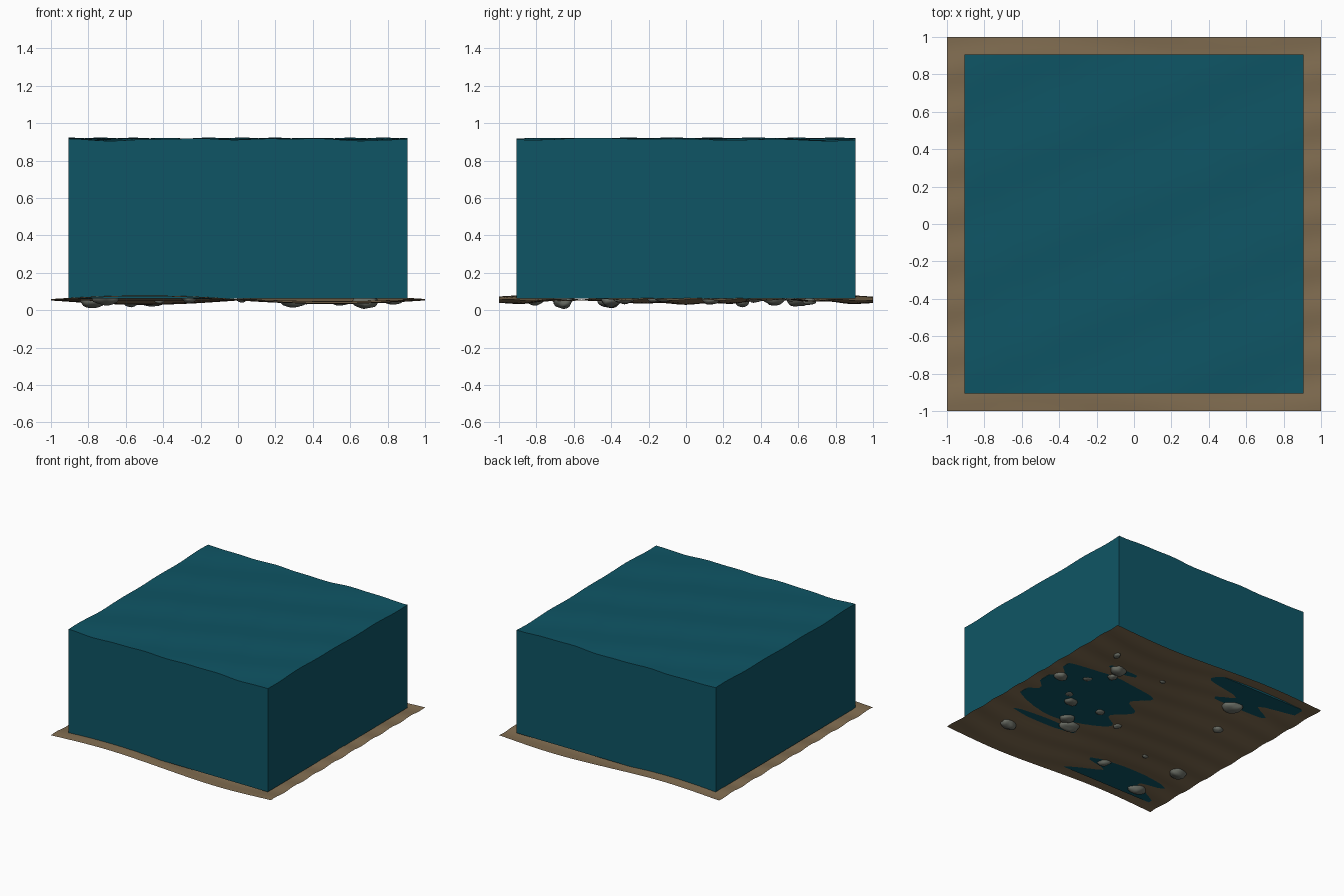
import bpy, bmesh, random
from math import sin, cos, pi, radians
from mathutils import Vector, noise

random.seed(4)
if "Cube" in bpy.data.objects:
    bpy.data.objects.remove(bpy.data.objects["Cube"], do_unlink=True)

WATER_HALF, WATER_BASE, WATER_TOP = 0.905, 0.063, 0.914


def material(name, rgb):
    m = bpy.data.materials.new(name)
    m.use_nodes = True
    m.diffuse_color = (*rgb, 1)
    bsdf = next(n for n in m.node_tree.nodes if n.type == "BSDF_PRINCIPLED")
    bsdf.inputs["Base Color"].default_value = (*rgb, 1)
    bsdf.inputs["Roughness"].default_value = 0.8
    return m


def finish(bm, name, mat):
    mesh = bpy.data.meshes.new(name)
    bm.to_mesh(mesh)
    bm.free()
    mesh.materials.append(mat)
    obj = bpy.data.objects.new(name, mesh)
    bpy.context.collection.objects.link(obj)
    bpy.ops.object.select_all(action="DESELECT")
    obj.select_set(True)
    bpy.context.view_layer.objects.active = obj
    bpy.ops.object.shade_smooth_by_angle(angle=radians(40))
    return obj


def sand_height(x, y):
    dunes = 0.023 * sin(pi * x) * cos(2.85 * y)
    ripples = 0.004 * sin(25 * y + 1.5 * sin(3 * x))
    return 0.056 + dunes + ripples


def wave_height(x, y):
    return (WATER_TOP + 0.004 * sin(9 * x + 3 * y + 1)
            + 0.003 * sin(12 * y - 5 * x) + 0.002 * sin(19 * x + 8 * y))


def height_grid(half, cells, height):
    bm = bmesh.new()
    bmesh.ops.create_grid(bm, x_segments=cells, y_segments=cells, size=half)
    for v in bm.verts:
        v.co.z = height(v.co.x, v.co.y)
    return bm


water_mat = material("deep teal water", (0.0045, 0.091, 0.130))
sand_mat = material("brown sand", (0.220, 0.153, 0.082))
rock_mat = material("grey stone", (0.15, 0.16, 0.135))

# Rippled sand sheet
finish(height_grid(1.0, 72, sand_height), "sand_bed", sand_mat)

# Water block: wavy top, straight walls, flat bottom
bm = height_grid(WATER_HALF, 56, wave_height)
rim = [e for e in bm.edges if e.is_boundary]
walls = bmesh.ops.extrude_edge_only(bm, edges=rim)["geom"]
for v in (g for g in walls if isinstance(g, bmesh.types.BMVert)):
    v.co.z = WATER_BASE
bmesh.ops.contextual_create(bm, geom=[g for g in walls
                                      if isinstance(g, bmesh.types.BMEdge) and g.is_boundary])
bmesh.ops.recalc_face_normals(bm, faces=bm.faces)
finish(bm, "water_block", water_mat)

# Stones half sunk in the sand: x, y, radius
stones = [
    (.83, .13, .06), (.55, .47, .07), (.72, .66, .035), (.64, .22, .04),
    (.52, -.12, .06), (.60, -.04, .045), (.68, -.66, .07), (.30, -.40, .08),
    (.38, -.33, .06), (.25, -.10, .04), (.02, -.17, .035), (-.46, .60, .08),
    (-.57, .30, .04), (-.26, -.66, .05), (-.78, -.41, .075), (-.42, -.37, .025),
    (-.71, -.81, .07), (.19, .56, .025), (.52, .37, .04),
]
for i, (x, y, r) in enumerate(stones):
    bm = bmesh.new()
    bmesh.ops.create_icosphere(bm, subdivisions=3, radius=1)
    seed = Vector((i * 3.7, i * 1.3, 0))
    stretch = Vector((r, r * random.uniform(.7, .9), r * .55))
    turn = random.uniform(0, pi)
    base = sand_height(x, y)
    for v in bm.verts:
        p = v.co * (1 + 0.2 * noise.noise(v.co * 1.3 + seed))
        p = p * stretch
        v.co = (x + p.x * cos(turn) - p.y * sin(turn),
                y + p.x * sin(turn) + p.y * cos(turn),
                max(0, base + p.z))
    finish(bm, f"stone_{i + 1}", rock_mat)
